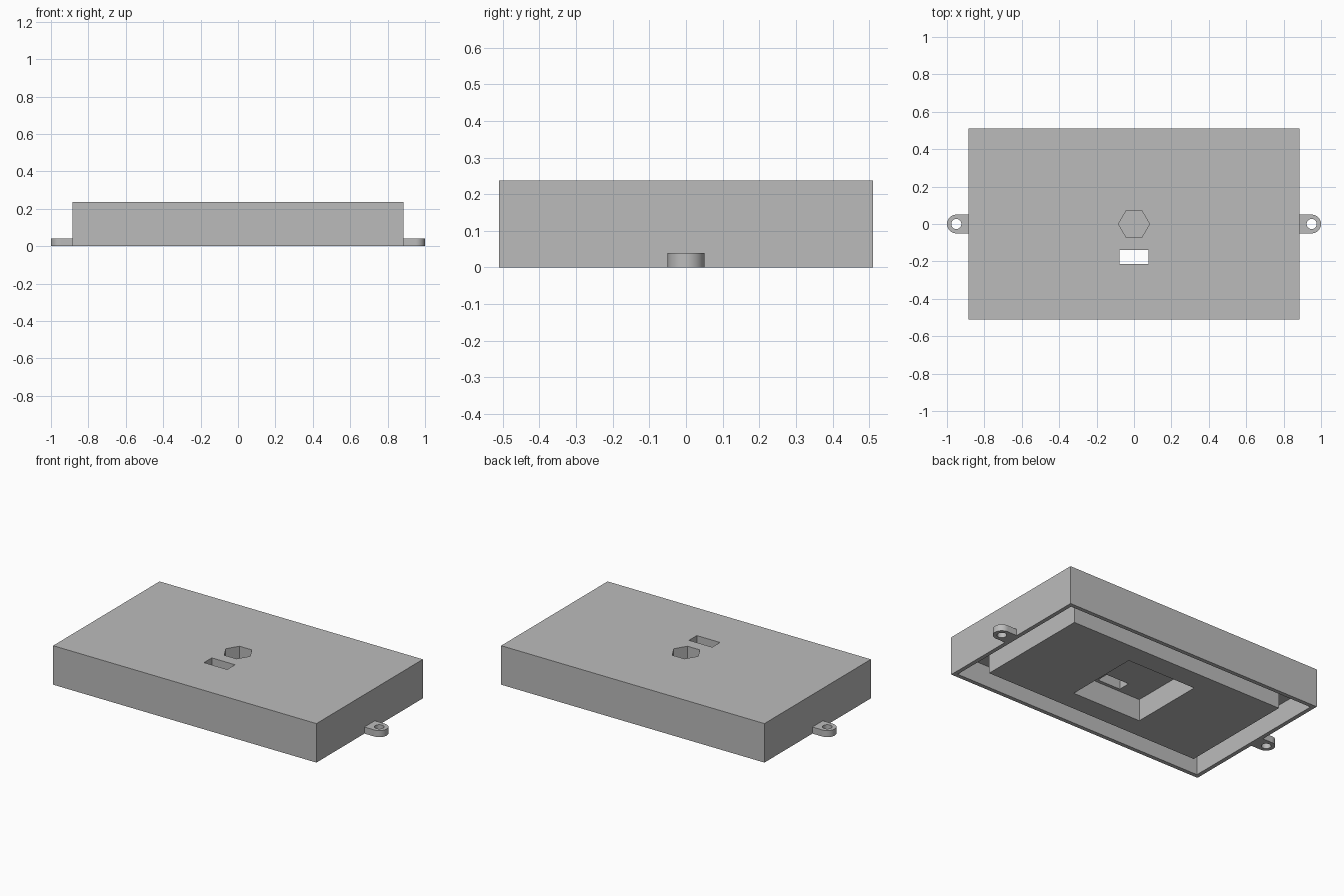
import bpy, math

default = bpy.data.objects.get("Cube")
if default:
    bpy.data.objects.remove(default, do_unlink=True)

grey = bpy.data.materials.new("plain_grey")
grey.use_nodes = True
colour = (0.5, 0.5, 0.5, 1)
grey.diffuse_color = colour
grey.node_tree.nodes["Principled BSDF"].inputs["Base Color"].default_value = colour


def box(name, x, y, z):
    """Box from (min, max) ranges along each axis."""
    bpy.ops.mesh.primitive_cube_add(size=1, location=[sum(r) / 2 for r in (x, y, z)])
    ob = bpy.context.object
    ob.name = name
    ob.scale = [r[1] - r[0] for r in (x, y, z)]
    bpy.ops.object.transform_apply(location=True, rotation=False, scale=True)
    ob.data.materials.append(grey)
    return ob


def prism(name, sides, radius, x, z, turn=0):
    """Upright regular prism on the x axis."""
    bpy.ops.mesh.primitive_cylinder_add(
        vertices=sides, radius=radius, depth=z[1] - z[0],
        location=(x, 0, sum(z) / 2), rotation=(0, 0, turn))
    ob = bpy.context.object
    ob.name = name
    bpy.ops.object.transform_apply(location=True, rotation=True, scale=True)
    ob.data.materials.append(grey)
    return ob


def combine(target, other, operation="DIFFERENCE"):
    """Apply a boolean and discard the helper."""
    bpy.ops.object.select_all(action="DESELECT")
    bpy.context.view_layer.objects.active = target
    target.select_set(True)
    mod = target.modifiers.new("cut", "BOOLEAN")
    mod.operation = operation
    mod.solver = "EXACT"
    mod.object = other
    bpy.ops.object.modifier_apply(modifier=mod.name)
    bpy.data.objects.remove(other, do_unlink=True)


# Main dimensions
HX, HY, TOP = 0.885, 0.511, 0.237
WALL = 0.025
CEILING = 0.13
BX, BY = 0.735, 0.365
POCKET = 0.235

# Case body
case = box("case_body", (-HX, HX), (-HY, HY), (0, TOP))

# Channel between the thin outer wall and the central block
channel = box("channel", (-HX + WALL, HX - WALL), (-HY + WALL, HY - WALL), (-0.1, CEILING))
combine(channel, box("core", (-BX, BX), (-BY, BY), (-0.2, 0.2)))
combine(case, channel)

# Square pocket in the underside of the block
combine(case, box("pocket", (-POCKET, POCKET), (-POCKET, POCKET), (-0.1, CEILING + 0.004)))

# Hexagonal recess in the top, and a slot through to the pocket
combine(case, prism("hex_recess", 6, 0.083, 0, (0.15, 0.3), math.radians(30)))
combine(case, box("slot", (-0.078, 0.078), (-0.215, -0.14), (0.1, 0.3)))

# Rounded mounting tabs with screw holes
for side, name in ((1, "left_tab"), (-1, "right_tab")):
    hole_x = side * 0.95
    tab = prism(name, 48, 0.05, hole_x, (0, 0.04))
    arm = sorted((side * 0.88, hole_x))
    combine(tab, box("arm", arm, (-0.05, 0.05), (0, 0.04)), "UNION")
    combine(tab, prism("screw_hole", 32, 0.027, hole_x, (-0.1, 0.1)))
    bpy.ops.object.shade_smooth_by_angle(angle=math.radians(30))
